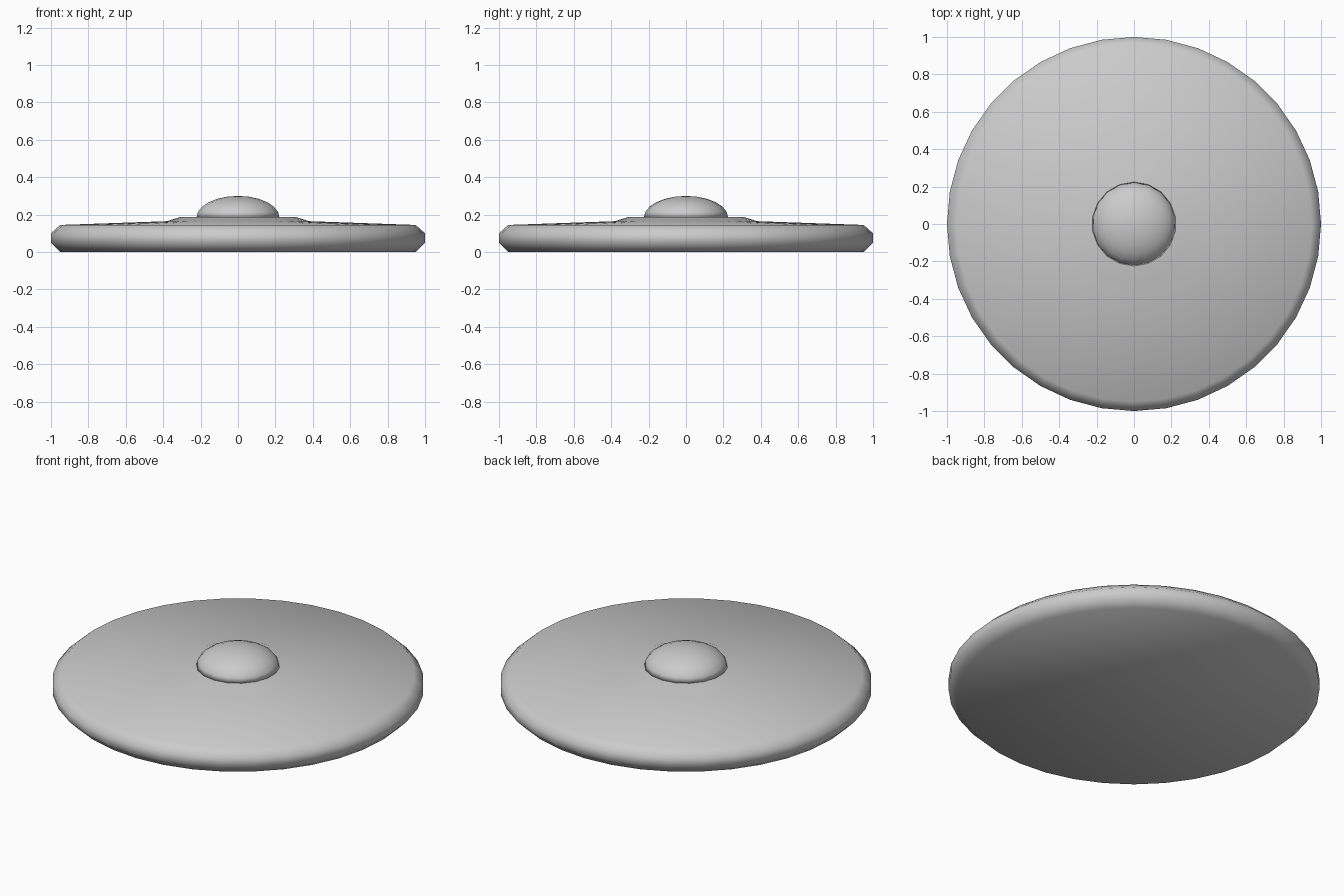
import bpy
import bmesh
from math import cos, sin, pi, radians

cube = bpy.data.objects.get("Cube")
if cube:
    bpy.data.objects.remove(cube, do_unlink=True)

# One plain grey for the whole model
grey = bpy.data.materials.new("plain grey")
grey.use_nodes = True
grey.diffuse_color = (0.6, 0.6, 0.6, 1)
grey.node_tree.nodes["Principled BSDF"].inputs["Base Color"].default_value = (0.6, 0.6, 0.6, 1)


def lathe(name, profile, segments):
    """Spin a (radius, height) profile about z; radius 0 becomes a single pole."""
    bm = bmesh.new()
    rings = []
    for r, z in profile:
        count = segments if r > 0 else 1
        rings.append([bm.verts.new((r * sin(2 * pi * i / segments),
                                    r * cos(2 * pi * i / segments), z))
                      for i in range(count)])
    for low, high in zip(rings, rings[1:]):
        for i in range(segments):
            j = (i + 1) % segments
            corners = [low[i % len(low)], low[j % len(low)],
                       high[j % len(high)], high[i % len(high)]]
            bm.faces.new(list(dict.fromkeys(corners)))
    # Close the open bottom ring with a flat cap
    if len(rings[0]) > 1:
        bm.faces.new(rings[0])
    bmesh.ops.recalc_face_normals(bm, faces=bm.faces)
    mesh = bpy.data.meshes.new(name)
    bm.to_mesh(mesh)
    bm.free()
    mesh.materials.append(grey)
    mesh.shade_smooth()
    obj = bpy.data.objects.new(name, mesh)
    bpy.context.collection.objects.link(obj)
    return obj


# Broad disc: bevelled rim, gently sloping top and a raised centre step
lathe("disc_body", [(0.95, 0), (1, 0.05), (1, 0.1), (0.95, 0.145),
                    (0.38, 0.165), (0.31, 0.187), (0, 0.187)], 36)

# Flattened dome on the centre step
DOME_RADIUS, DOME_BASE, DOME_HEIGHT = 0.225, 0.185, 0.115
angles = [radians(15 * i) for i in range(6)]
dome = [(DOME_RADIUS * cos(a), DOME_BASE + DOME_HEIGHT * sin(a)) for a in angles]
lathe("dome", dome + [(0, DOME_BASE + DOME_HEIGHT)], 18)
